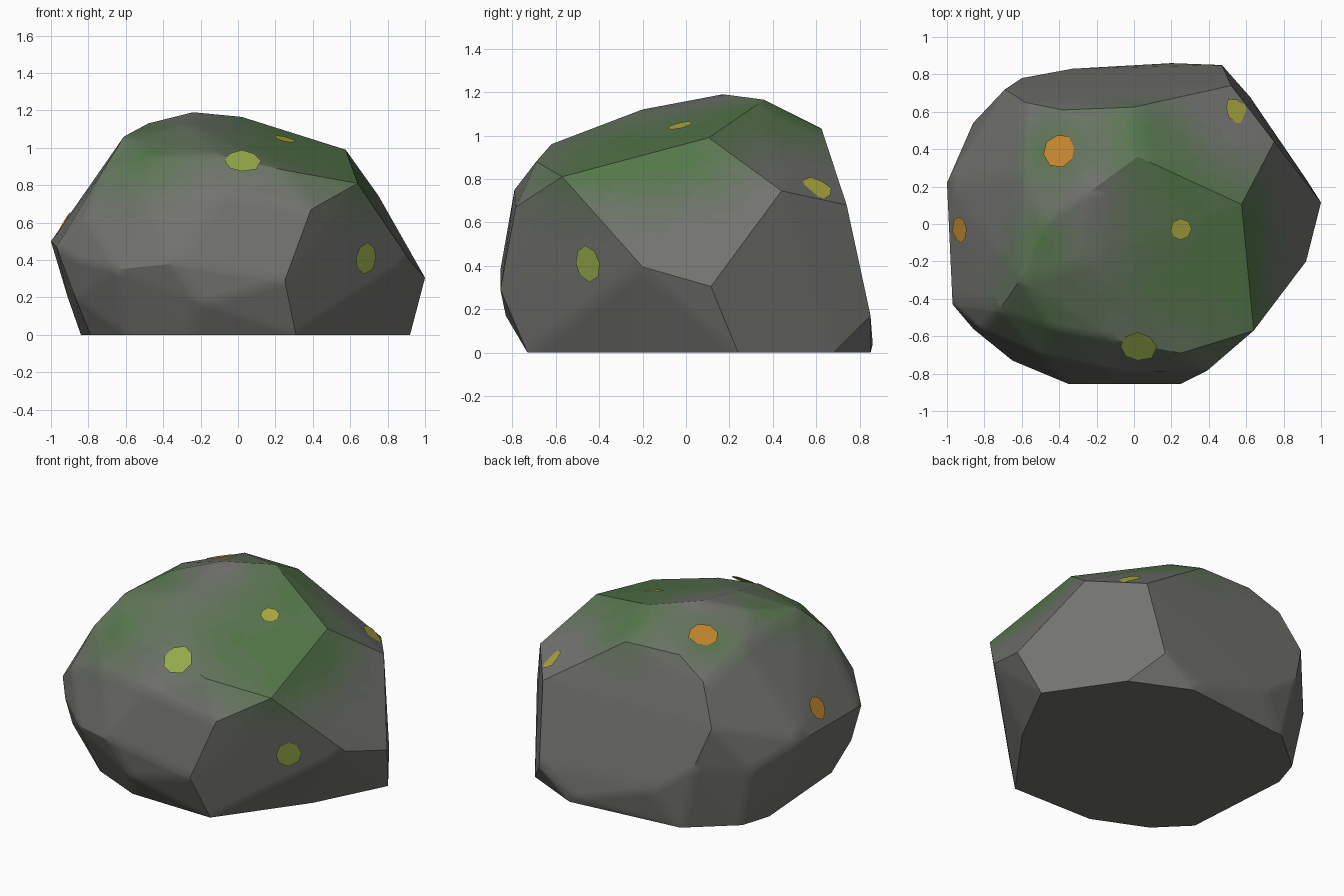
import bpy, bmesh, math, random
from mathutils import Vector
from mathutils.bvhtree import BVHTree

if "Cube" in bpy.data.objects:
    bpy.data.objects.remove(bpy.data.objects["Cube"])

random.seed(4)

def material(name, rgb):
    m = bpy.data.materials.new(name)
    m.diffuse_color = (*rgb, 1)
    m.use_nodes = True
    m.node_tree.nodes["Principled BSDF"].inputs["Base Color"].default_value = m.diffuse_color
    return m

def add_object(name, bm, mats):
    me = bpy.data.meshes.new(name)
    bm.to_mesh(me)
    bm.free()
    for m in mats:
        me.materials.append(m)
    ob = bpy.data.objects.new(name, me)
    bpy.context.collection.objects.link(ob)
    return ob

# Chiselled corners of the boulder, wrapped in a convex hull
corners = [
    # footprint on the ground
    (.92, .24, 0), (.69, -.21, 0), (.62, .68, 0), (.25, .85, 0), (-.5, .77, 0),
    (-.78, .53, 0), (-.84, .34, 0), (-.79, -.38, 0), (-.6, -.57, 0), (-.26, -.72, 0), (.31, -.73, 0),
    # right-hand facets
    (1, .115, .305), (.92, -.2, .395), (.64, -.57, .81), (.575, .105, .99), (.75, .44, .745),
    (.52, .74, .68), (.47, .85, .17),
    # front belly
    (.25, -.855, .29), (.39, -.785, .67), (-.35, -.855, .38), (-.1, -.79, .75),
    (-.65, -.73, .35), (-.86, -.56, .4), (-.5, -.7, .74), (-.2, -.83, .17),
    # left side
    (-.97, -.43, .47), (-1, .22, .5), (-.82, -.56, .62), (-.86, .54, .38), (-.91, .32, .2),
    (-.87, -.47, .2), (-.72, -.46, .88),
    # back facet rim
    (.2, .86, .04), (-.33, .83, .22), (-.6, .78, .42), (-.69, .72, .68), (-.58, .65, .93), (0, .625, 1.03),
    # crown
    (.25, -.69, .88), (-.1, -.62, .96), (-.45, -.55, .95), (-.61, -.3, 1.06), (-.25, -.2, 1.12),
    (-.48, 0, 1.13), (-.24, .17, 1.19), (.02, .36, 1.165), (-.6, .28, 1.04), (-.38, .61, 1.04),
]
bm = bmesh.new()
for c in corners:
    bm.verts.new(c)
bmesh.ops.convex_hull(bm, input=bm.verts[:])
bmesh.ops.delete(bm, geom=[v for v in bm.verts if not v.link_faces], context='VERTS')
bmesh.ops.recalc_face_normals(bm, faces=bm.faces[:])
surface = BVHTree.FromBMesh(bm)

# Finer mesh so the moss can fade over the facets
bmesh.ops.subdivide_edges(bm, edges=bm.edges[:], cuts=7, use_grid_fill=True)
bmesh.ops.triangulate(bm, faces=[f for f in bm.faces if len(f.verts) > 4])

# Moss cushions: centre, radius
moss = [((.62, -.42, .85), .55), ((.62, .0, .92), .45), ((-.5, -.5, .95), .45), ((.05, .5, 1.1), .4),
        ((-.45, .4, 1.1), .3), ((.2, -.3, 1.05), .6), ((.25, .2, 1.1), .45), ((-.5, -.1, 1.1), .3)]
LEVELS = 10
for f in bm.faces:
    p = f.calc_center_median()
    keep = 1
    for c, r in moss:
        keep *= 1 - .8 * max(0, 1 - (p - Vector(c)).length / r)
    amount = (1 - keep) * max(0, min(1, (p.z - .45) / .35))
    f.material_index = round(amount * (LEVELS - 1))
grey, green = Vector((.17, .17, .16)), Vector((.065, .19, .04))
rock = add_object("boulder", bm, [material(f"moss_{i}", grey.lerp(green, i / (LEVELS - 1)))
                                  for i in range(LEVELS)])
bpy.context.view_layer.objects.active = rock
rock.select_set(True)
bpy.ops.object.shade_smooth_by_angle(angle=math.radians(31))

# Lichen patches: irregular thin octagons laid on the surface
def lichen(name, pos, radius, mat, normal=None):
    loc, n, _, _ = surface.find_nearest(Vector(pos))
    n = Vector(normal).normalized() if normal else n
    rot = n.to_track_quat('Z', 'Y')
    bm = bmesh.new()
    ring = []
    for i in range(8):
        a = i * math.tau / 8
        r = radius * random.uniform(.88, 1.08)
        ring.append(bm.verts.new(loc + n * .008 + rot @ Vector((r * math.cos(a), r * math.sin(a), 0))))
    bm.faces.new(ring)
    add_object(name, bm, [mat])

yellow = material("yellow_lichen", (.42, .40, .05))
lime = material("lime_lichen", (.30, .40, .07))
orange = material("orange_lichen", (.55, .25, .03))
lichen("lichen_front_right", (.70, -.47, .41), .085, lime)
lichen("lichen_front", (.02, -.66, .93), .1, lime, (0, -.6, .8))
lichen("lichen_top", (.25, -.03, 1.05), .058, yellow)
lichen("lichen_back_right", (.56, .62, .78), .075, yellow, (.55, .4, .75))
lichen("lichen_crown", (-.41, .40, 1.13), .088, orange)
lichen("lichen_left", (-.94, -.03, .6), .075, orange)
